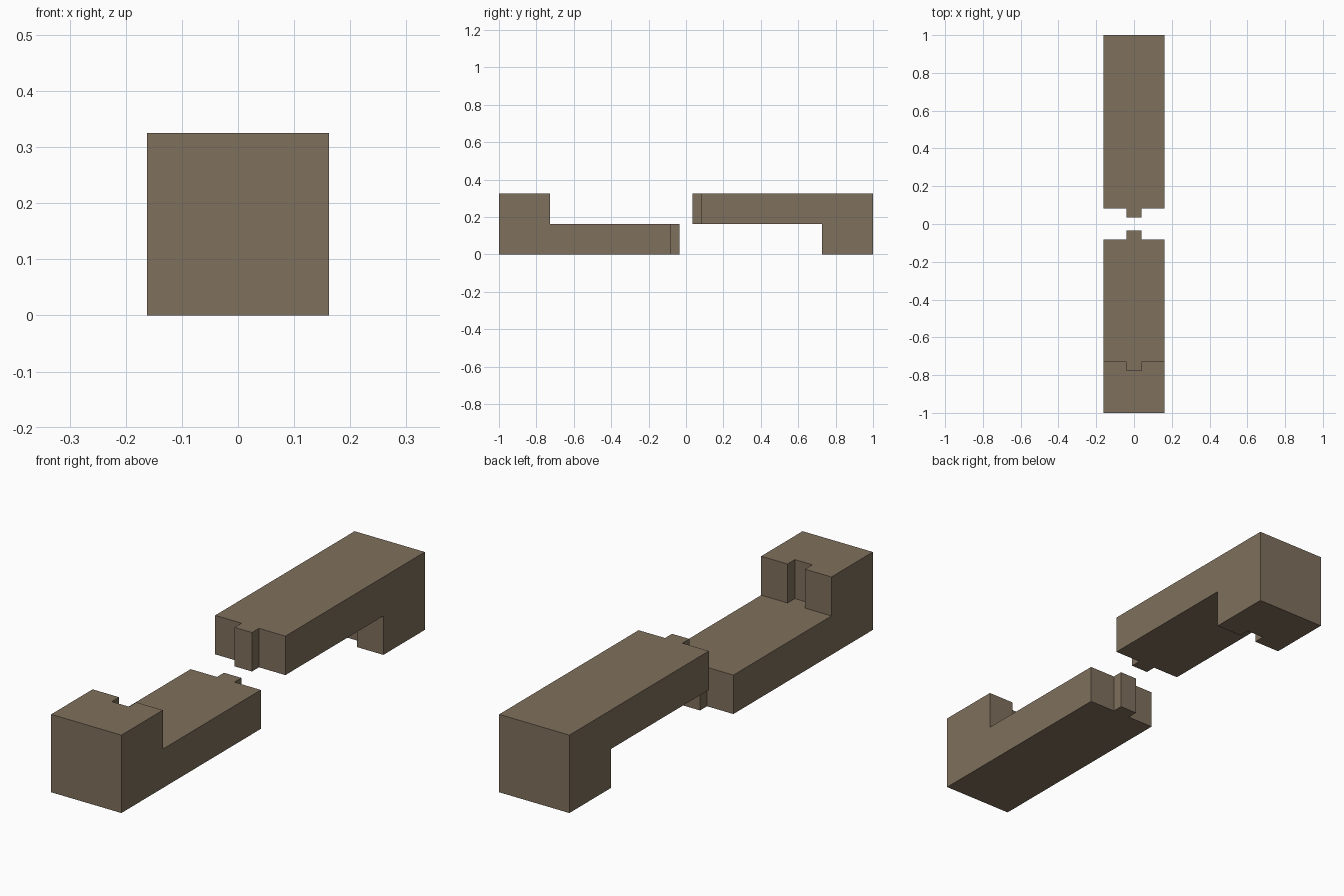
import bpy
import bmesh
import math
from mathutils import Matrix

if "Cube" in bpy.data.objects:
    bpy.data.objects.remove(bpy.data.objects["Cube"])

W, H = 0.162, 0.325            # half width and full height of the beams
MID = H / 2                    # height of the lap surface
TONGUE = 0.04                  # half width of tongue and groove
END, SHOULDER, TIP = -1.0, -0.081, -0.035
STEP, GROOVE = -0.727, -0.775

wood = bpy.data.materials.new("brown wood")
wood.diffuse_color = (0.212, 0.162, 0.109, 1)
wood.use_nodes = True
wood.node_tree.nodes["Principled BSDF"].inputs["Base Color"].default_value = wood.diffuse_color


def prism(name, outline, z0, z1):
    """Extrude a plan outline between two heights."""
    bm = bmesh.new()
    face = bm.faces.new([bm.verts.new((x, y, z0)) for x, y in outline])
    ext = bmesh.ops.extrude_face_region(bm, geom=[face])
    top = [v for v in ext["geom"] if isinstance(v, bmesh.types.BMVert)]
    bmesh.ops.translate(bm, verts=top, vec=(0, 0, z1 - z0))
    bmesh.ops.recalc_face_normals(bm, faces=bm.faces)
    mesh = bpy.data.meshes.new(name)
    bm.to_mesh(mesh)
    bm.free()
    obj = bpy.data.objects.new(name, mesh)
    bpy.context.collection.objects.link(obj)
    mesh.materials.append(wood)
    return obj


def tongued(back, front, tip, side):
    """Rectangle with a centred tab: tab reaches tip from the tabbed edge."""
    return [(-side, back), (side, back), (side, front), (TONGUE, front),
            (TONGUE, tip), (-TONGUE, tip), (-TONGUE, front), (-side, front)]


# Beam with a tongue on its end
lower = prism("lower_beam", tongued(END, SHOULDER, TIP, W), 0, H)

# Cut away the upper half of the lap, with the groove in its shoulder
cutter = prism("lap_cutter", tongued(0.1, STEP, GROOVE, W + 0.1), MID, H + 0.1)
cutter.hide_render = True
mod = lower.modifiers.new("lap", "BOOLEAN")
mod.operation = "DIFFERENCE"
mod.solver = "EXACT"
mod.object = cutter
bpy.context.view_layer.objects.active = lower
bpy.ops.object.modifier_apply(modifier=mod.name)
bpy.data.objects.remove(cutter)

# Matching beam, turned upside down and facing the first
upper = lower.copy()
upper.data = lower.data.copy()
upper.name = "upper_beam"
bpy.context.collection.objects.link(upper)
upper.data.transform(Matrix.Translation((0, 0, H)) @ Matrix.Rotation(math.pi, 4, "X"))
